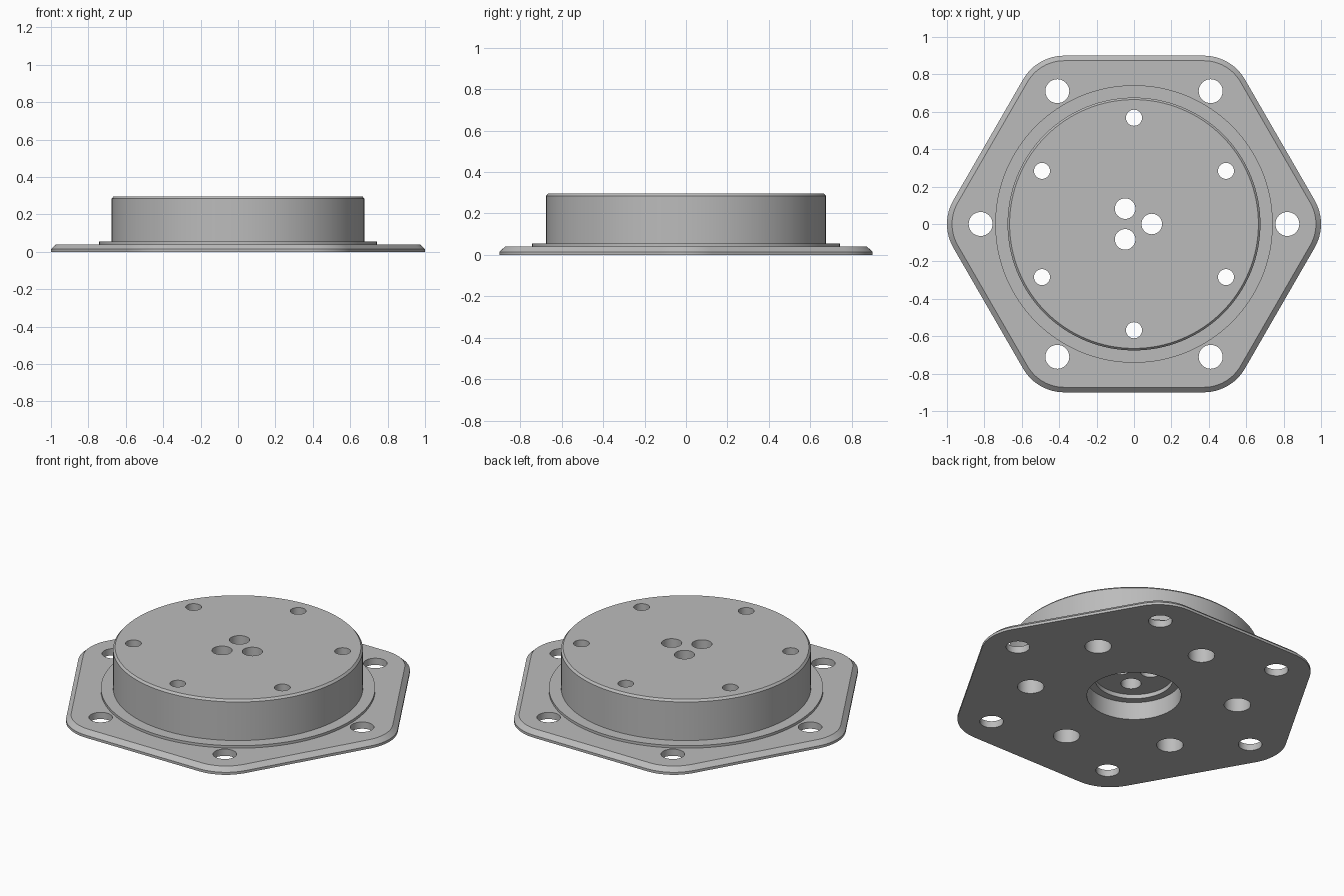
import bpy, bmesh
from math import cos, sin, pi, radians

if "Cube" in bpy.data.objects:
    bpy.data.objects.remove(bpy.data.objects["Cube"])

metal = bpy.data.materials.new("plain grey metal")
metal.use_nodes = True
GREY = (0.5, 0.5, 0.5, 1)
metal.diffuse_color = GREY
metal.node_tree.nodes["Principled BSDF"].inputs["Base Color"].default_value = GREY


def circle(r, centre=(0, 0), n=40):
    return [(centre[0] + r * cos(2 * pi * i / n), centre[1] + r * sin(2 * pi * i / n)) for i in range(n)]


def rounded_hexagon(apothem, r, steps=12):
    """Hexagon with points on the x axis and arcs at its corners."""
    reach = (apothem - r) / cos(pi / 6)
    points = []
    for k in range(6):
        corner = k * pi / 3
        for s in range(steps + 1):
            a = corner + pi / 3 * (s / steps - 0.5)
            points.append((reach * cos(corner) + r * cos(a), reach * sin(corner) + r * sin(a)))
    return points


def loft(bm, sections):
    """Closed solid through (outline, height) sections, from bottom to top."""
    rings = [[bm.verts.new((x, y, z)) for x, y in outline] for outline, z in sections]
    n = len(rings[0])
    bm.faces.new(rings[0][::-1])
    bm.faces.new(rings[-1])
    for low, high in zip(rings, rings[1:]):
        for i in range(n):
            j = (i + 1) % n
            bm.faces.new((low[i], low[j], high[j], high[i]))


def solid(name, *lofts):
    bm = bmesh.new()
    for sections in lofts:
        loft(bm, sections)
    mesh = bpy.data.meshes.new(name)
    bm.to_mesh(mesh)
    bm.free()
    mesh.materials.append(metal)
    obj = bpy.data.objects.new(name, mesh)
    bpy.context.collection.objects.link(obj)
    return obj


def turned(profile, centre=(0, 0), n=40):
    return [(circle(r, centre, n), z) for r, z in profile]


def polar(r, degrees):
    return r * cos(radians(degrees)), r * sin(radians(degrees))


def combine(target, tool, operation):
    mod = target.modifiers.new(operation.lower(), "BOOLEAN")
    mod.operation, mod.object, mod.solver = operation, tool, "EXACT"
    bpy.context.view_layer.objects.active = target
    bpy.ops.object.modifier_apply(modifier=mod.name)
    bpy.data.objects.remove(tool)


# Hexagonal base plate with a chamfered upper edge
BEVEL = 0.027
edge, inner = rounded_hexagon(0.9, 0.254), rounded_hexagon(0.9 - BEVEL, 0.254 - BEVEL)
flange = solid("mounting_flange", [(edge, 0), (edge, 0.015), (inner, 0.04)])

# Round hub with a low step around its foot
hub = solid("hub", turned([(0.742, 0.02), (0.742, 0.055), (0.676, 0.055),
                           (0.676, 0.285), (0.665, 0.297)], n=128))
combine(flange, hub, "UNION")

# Stepped recess under the centre
recess = solid("recess_cutter", turned([(0.255, -0.1), (0.255, 0.105), (0.212, 0.105),
                                        (0.212, 0.13)], n=80))
combine(flange, recess, "DIFFERENCE")

# Plate holes, counterbored hub holes and three centre holes
holes = []
for k in range(6):
    holes.append(turned([(0.064, -0.1), (0.064, 0.1)], polar(0.82, 60 * k)))
    holes.append(turned([(0.072, -0.1), (0.072, 0.2), (0.043, 0.2), (0.043, 0.4)],
                        polar(0.568, 30 + 60 * k)))
for k in range(3):
    holes.append(turned([(0.055, 0.08), (0.055, 0.4)], polar(0.095, 120 * k)))
combine(flange, solid("hole_cutters", *holes), "DIFFERENCE")

# Smooth round walls, crisp edges
bpy.ops.object.select_all(action="DESELECT")
flange.select_set(True)
bpy.context.view_layer.objects.active = flange
bpy.ops.object.shade_smooth_by_angle(angle=radians(25))
